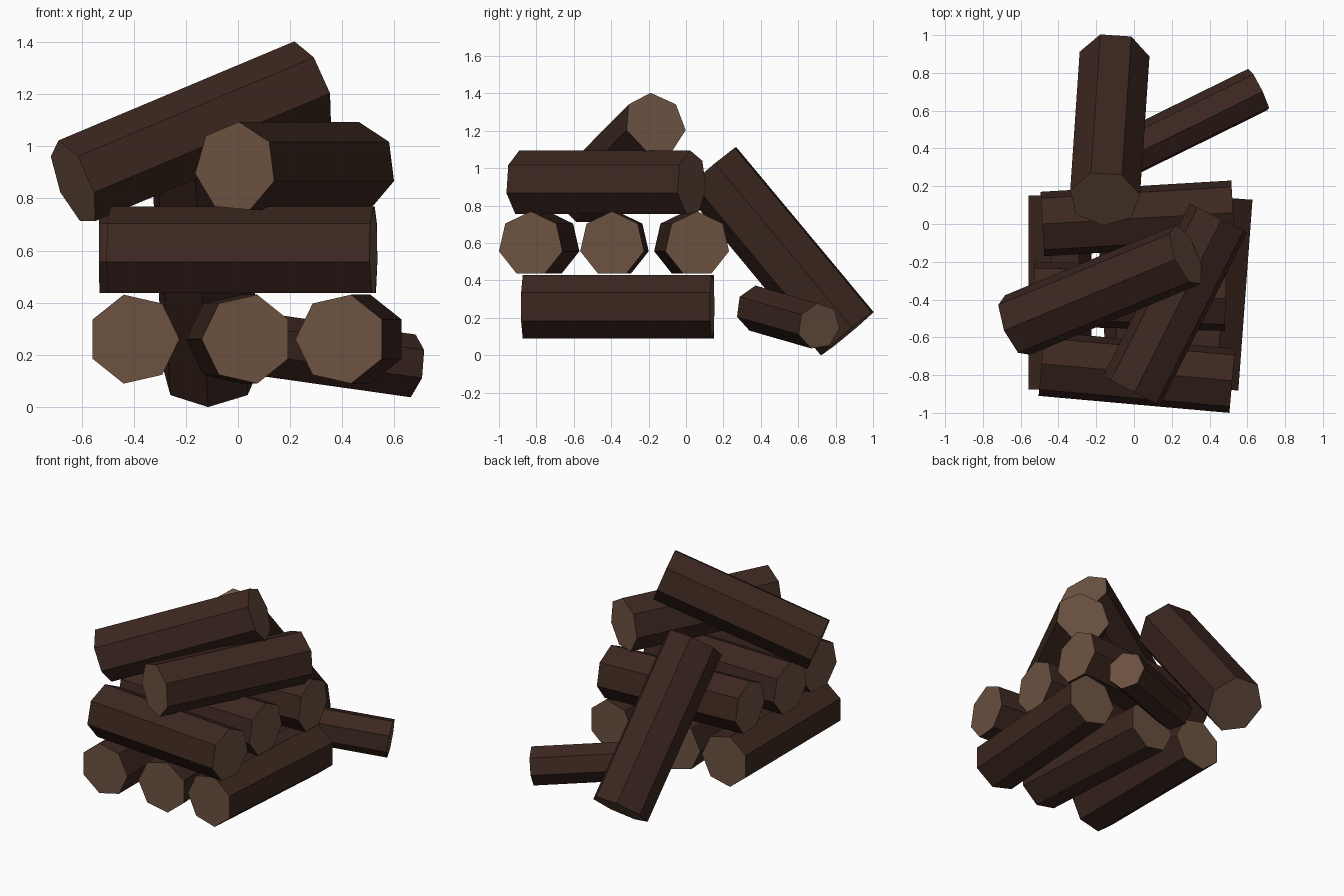
import bpy, bmesh, math
from mathutils import Vector

if "Cube" in bpy.data.objects:
    bpy.data.objects.remove(bpy.data.objects["Cube"])

SIDES = 7


def material(name, rgb):
    m = bpy.data.materials.new(name)
    m.diffuse_color = (*rgb, 1)
    m.use_nodes = True
    m.node_tree.nodes["Principled BSDF"].inputs["Base Color"].default_value = m.diffuse_color
    return m


bark = material("bark", (0.045, 0.02, 0.014))
cut_wood = material("cut_wood", (0.15, 0.085, 0.053))


def log(name, start, end, radius=0.175, up=(0, 0, 1), roll=0):
    """Seven-sided log between two points; first ridge points along 'up', turned by roll."""
    a, b = Vector(start), Vector(end)
    axis = (b - a).normalized()
    up = Vector(up)
    u = (up - axis * up.dot(axis)).normalized()
    v = axis.cross(u)
    bm = bmesh.new()
    rings = []
    for c in (a, b):
        ring = []
        for i in range(SIDES):
            t = math.radians(roll) + math.tau * i / SIDES
            ring.append(bm.verts.new(c + radius * (u * math.cos(t) + v * math.sin(t))))
        rings.append(ring)
    for i in range(SIDES):
        j = (i + 1) % SIDES
        bm.faces.new((rings[0][i], rings[0][j], rings[1][j], rings[1][i]))
    caps = [bm.faces.new(rings[0][::-1]), bm.faces.new(rings[1])]
    # bark rim around the cut ends
    bmesh.ops.inset_individual(bm, faces=caps, thickness=radius * 0.12)
    for f in caps:
        f.material_index = 1
    bmesh.ops.recalc_face_normals(bm, faces=bm.faces[:])
    me = bpy.data.meshes.new(name)
    bm.to_mesh(me)
    bm.free()
    me.materials.append(bark)
    me.materials.append(cut_wood)
    bpy.context.collection.objects.link(bpy.data.objects.new(name, me))


# bottom layer, running front to back
log("bottom_log_left", (-0.40, -0.875, 0.26), (-0.40, 0.15, 0.26), up=(1, 0, 0))
log("bottom_log_middle", (0.035, -0.87, 0.26), (-0.025, 0.14, 0.26), up=(-1, 0, 0))
log("bottom_log_right", (0.395, -0.87, 0.26), (0.47, 0.14, 0.26), up=(-1, 0, 0))

# second layer, running left to right
log("middle_log_front", (-0.49, -0.74, 0.595), (0.52, -0.83, 0.595))
log("middle_log_centre", (-0.53, -0.37, 0.595), (0.485, -0.395, 0.595))
log("middle_log_back", (-0.485, 0.0, 0.595), (0.525, 0.06, 0.595))

# loose logs on top
log("upper_log", (-0.01, -0.885, 0.92), (0.45, 0.03, 0.92), up=(-1, 0, 0), roll=-8)
log("top_log", (-0.63, -0.54, 0.86), (0.275, -0.165, 1.24))

# log leaning on the back and small log on the ground
log("leaning_log", (-0.155, 0.135, 1.0), (-0.105, 0.867, 0.121), 0.19, up=(0, 0, -1))
log("small_log", (-0.01, 0.38, 0.25), (0.66, 0.71, 0.155), 0.125, roll=8)
